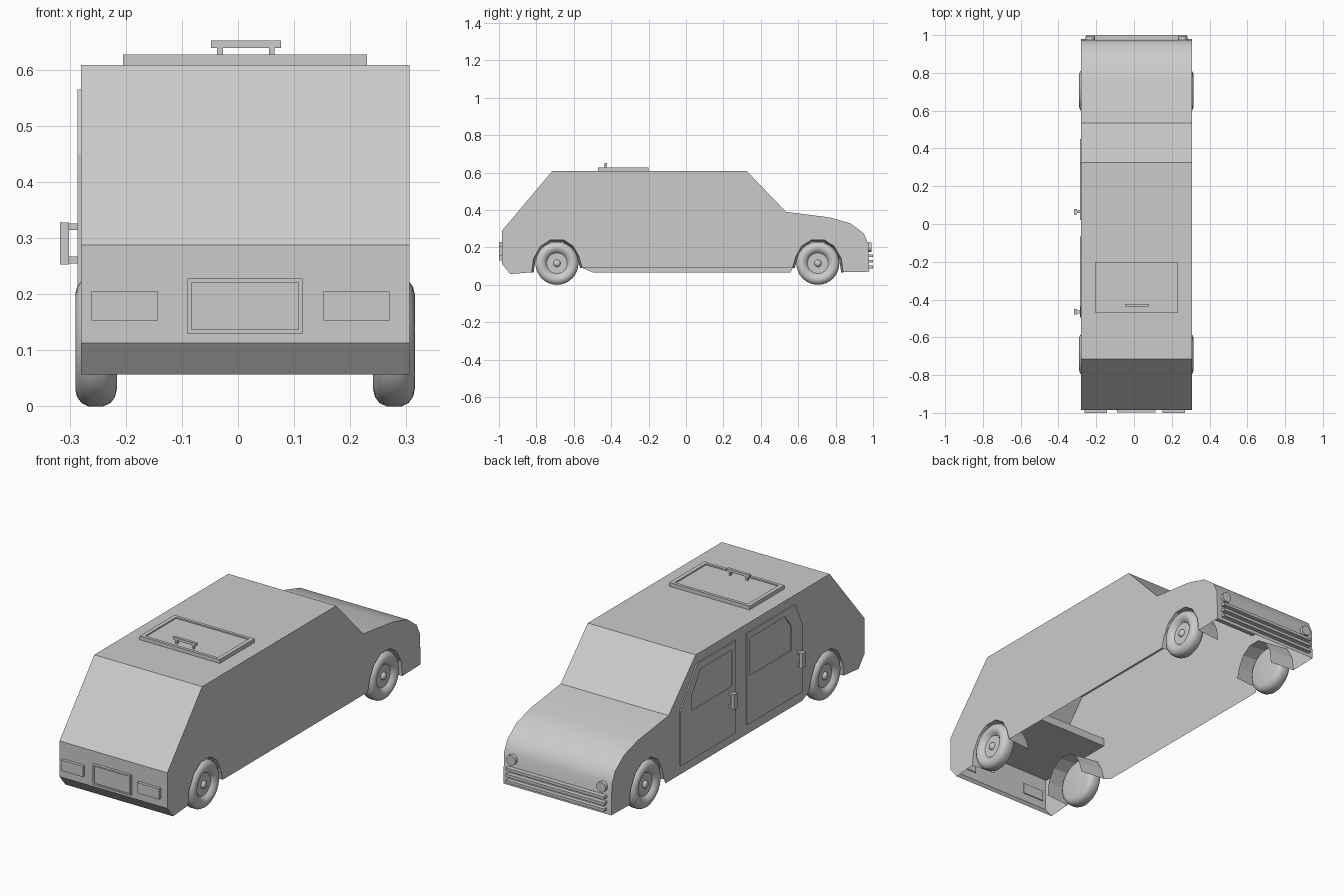
import bpy, bmesh, math
from mathutils import Matrix, Vector

if "Cube" in bpy.data.objects:
    bpy.data.objects.remove(bpy.data.objects["Cube"])

XL, XR, XC = -0.28, 0.306, 0.0125      # body sides and centre line
WHEEL_Y, WHEEL_R = (-0.69, 0.705), 0.115


def finish(name, bm, smooth=None):
    me = bpy.data.meshes.new(name)
    bm.to_mesh(me)
    bm.free()
    ob = bpy.data.objects.new(name, me)
    bpy.context.collection.objects.link(ob)
    if smooth:
        bpy.ops.object.select_all(action='DESELECT')
        ob.select_set(True)
        bpy.context.view_layer.objects.active = ob
        bpy.ops.object.shade_smooth_by_angle(angle=math.radians(smooth))
    return ob


def add_box(bm, x0, x1, y0, y1, z0, z1):
    m = Matrix.Translation(((x0 + x1) / 2, (y0 + y1) / 2, (z0 + z1) / 2))
    bmesh.ops.create_cube(bm, size=1, matrix=m @ Matrix.Diagonal((x1 - x0, y1 - y0, z1 - z0, 1)))


def boxes(name, *specs):
    bm = bmesh.new()
    for s in specs:
        add_box(bm, *s)
    return finish(name, bm)


def strip(bm, a, b):
    # quads between two open rows of points
    va, vb = [bm.verts.new(p) for p in a], [bm.verts.new(p) for p in b]
    for i in range(len(a) - 1):
        bm.faces.new((va[i], va[i + 1], vb[i + 1], vb[i]))


def framed_panel(name, outer, inner, place, depth, recess):
    # flat panel whose inner outline is set back; place(u, v, d) gives the 3D point
    bm = bmesh.new()
    n = len(outer)
    loops = [[bm.verts.new(place(u, v, d)) for u, v in pts]
             for pts, d in ((outer, 0), (outer, depth), (inner, depth), (inner, depth - recess))]
    for a, b in zip(loops, loops[1:]):
        for i in range(n):
            j = (i + 1) % n
            bm.faces.new((a[i], a[j], b[j], b[i]))
    bm.faces.new(loops[-1])
    bmesh.ops.recalc_face_normals(bm, faces=bm.faces)
    return finish(name, bm)


def rect(u0, u1, v0, v1):
    return [(u0, v0), (u1, v0), (u1, v1), (u0, v1)]


# Body shell: side profile swept across, open underneath
profile = [(-0.94, 0.057), (-0.985, 0.113), (-0.985, 0.243), (-0.985, 0.288), (-0.715, 0.608),
           (0.325, 0.608), (0.535, 0.39), (0.77, 0.36), (0.88, 0.328), (0.95, 0.275),
           (0.975, 0.22), (0.98, 0.07)]
half_arch = [(-0.135, 0.067), (-0.125, 0.14), (-0.088, 0.205), (-0.035, 0.24),
             (0.035, 0.24), (0.088, 0.205), (0.118, 0.15), (0.135, 0.09)]
rear_arch = [(WHEEL_Y[0] + y, z) for y, z in half_arch]
nose_arch = [(WHEEL_Y[1] - y, z) for y, z in reversed(half_arch)]

bm = bmesh.new()
strip(bm, [(XL, y, z) for y, z in profile], [(XR, y, z) for y, z in profile])
for x in (XL, XR):
    sill = [(-0.5, 0.067), (0.56, 0.067)] if x == XL else []
    outline = profile + nose_arch[::-1] + sill[::-1] + rear_arch[::-1]
    bm.faces.new([bm.verts.new((x, y, z)) for y, z in outline])
bmesh.ops.remove_doubles(bm, verts=bm.verts, dist=1e-4)
bmesh.ops.recalc_face_normals(bm, faces=bm.faces)
finish("body", bm, 30)

# Wheel arch liners, tapering inwards
bm = bmesh.new()
for x, inward in ((XL, 0.13), (XR, -0.13)):
    for arch, wy in ((rear_arch, WHEEL_Y[0]), (nose_arch, WHEEL_Y[1])):
        inner = [(x + inward, wy + (y - wy) * 0.92, 0.067 + (z - 0.067) * 0.93) for y, z in arch]
        strip(bm, [(x, y, z) for y, z in arch], inner)
finish("wheel_arch_liners", bm)

# Inner shelf over the tail wheels
bm = bmesh.new()
shelf = [(-0.98, 0.27), (-0.555, 0.27), (-0.555, 0.31), (-0.63, 0.36)]
strip(bm, [(XL, y, z) for y, z in shelf], [(XR, y, z) for y, z in shelf])
finish("inner_shelf", bm)

# Wheels: tyre, dished rim and hub cap turned from one profile
turned = [(0.006, 0), (0.008, 0.012), (0.014, 0.018), (0.02, 0.019), (0.02, 0.055),
          (0.012, 0.062), (0.004, 0.072), (0, 0.085), (0.003, 0.098), (0.011, 0.109),
          (0.023, 0.115), (0.05, 0.115), (0.063, 0.109), (0.071, 0.098), (0.074, 0.085), (0.074, 0)]
for side, x, d in (("left", -0.29, 1), ("right", 0.315, -1)):
    for end, wy in zip(("front", "back"), WHEEL_Y):
        bm = bmesh.new()
        vs = [bm.verts.new((x + d * t, wy, WHEEL_R + r)) for t, r in turned]
        es = [bm.edges.new(p) for p in zip(vs, vs[1:])]
        bmesh.ops.spin(bm, geom=vs + es, cent=(x, wy, WHEEL_R), axis=(1, 0, 0),
                       angle=math.tau, steps=32, use_duplicate=False)
        bmesh.ops.remove_doubles(bm, verts=bm.verts, dist=1e-5)
        bmesh.ops.recalc_face_normals(bm, faces=bm.faces)
        finish(f"{side}_{end}_wheel", bm, 40)

# Left doors with set-back windows
on_left = lambda u, v, d: (XL - d, u, v)
framed_panel("hood_side_door",
             [(0.02, 0.11), (0.45, 0.11), (0.45, 0.38), (0.32, 0.565), (0.02, 0.565)],
             [(0.05, 0.35), (0.36, 0.35), (0.36, 0.43), (0.295, 0.53), (0.05, 0.53)],
             on_left, 0.006, 0.004)
framed_panel("tail_side_door",
             [(-0.495, 0.115), (-0.065, 0.115), (-0.065, 0.565), (-0.44, 0.565), (-0.495, 0.45)],
             [(-0.41, 0.35), (-0.09, 0.35), (-0.09, 0.535), (-0.36, 0.535), (-0.41, 0.47)],
             on_left, 0.006, 0.004)

# Door handles
for name, y in (("hood_door_handle", 0.065), ("tail_door_handle", -0.465)):
    boxes(name, (-0.317, -0.301, y - 0.014, y + 0.014, 0.253, 0.328),
          *[(-0.302, -0.282, y - 0.008, y + 0.008, z - 0.006, z + 0.006) for z in (0.261, 0.32)])

# Roof hatch and its handle
framed_panel("roof_hatch", rect(-0.205, 0.23, -0.47, -0.20), rect(-0.185, 0.21, -0.455, -0.215),
             lambda u, v, d: (u, v, 0.607 + d), 0.02, 0.006)
boxes("roof_hatch_handle", (-0.048, 0.077, -0.437, -0.423, 0.639, 0.652),
      *[(x - 0.005, x + 0.005, -0.435, -0.425, 0.62, 0.64) for x in (-0.032, 0.06)])

# Tail lamps and plate panel on the -y end
boxes("tail_lamps", *[(x, x + 0.118, -1.0, -0.98, 0.153, 0.205) for x in (-0.261, 0.152)])
framed_panel("plate_panel", rect(-0.09, 0.115, 0.13, 0.228), rect(-0.083, 0.108, 0.137, 0.221),
             lambda u, v, d: (u, -0.985 - d, v), 0.014, 0.005)

# Headlamps and grille bars on the +y end
bm = bmesh.new()
for x in (XC - 0.245, XC + 0.245):
    bmesh.ops.create_cone(bm, cap_ends=True, segments=24, radius1=0.025, radius2=0.025, depth=0.025,
                          matrix=Matrix.Translation((x, 0.979, 0.2)) @ Matrix.Rotation(math.pi / 2, 4, 'X'))
finish("headlamps", bm, 40)
boxes("grille_bars", *[(XC - 0.267, XC + 0.267, 0.97, 1.0, z - 0.007, z + 0.007)
                       for z in (0.155, 0.125, 0.095)])
